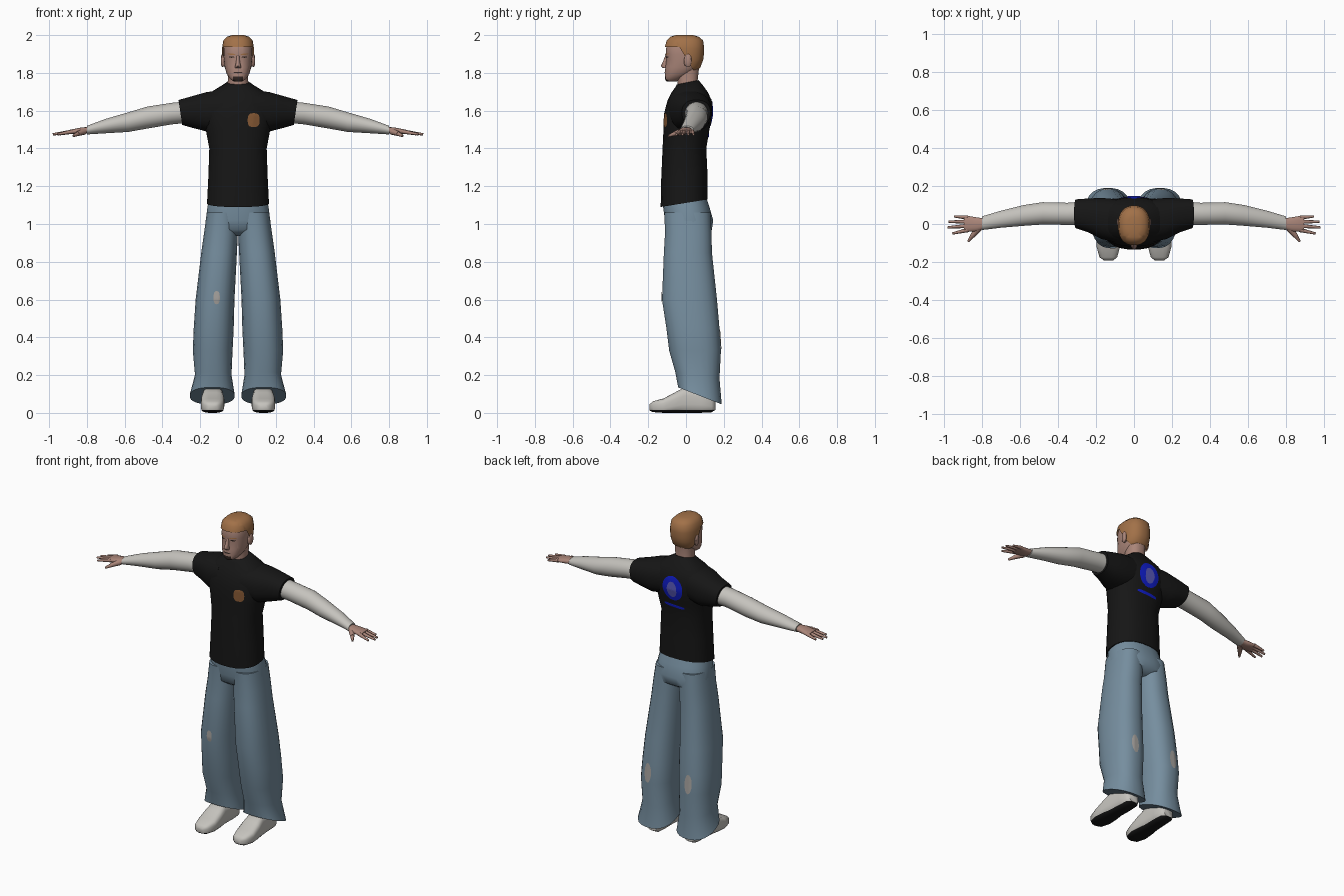
import bpy, bmesh
from math import sin, cos, pi, radians
from mathutils import Vector
from mathutils.bvhtree import BVHTree

if "Cube" in bpy.data.objects:
    bpy.data.objects.remove(bpy.data.objects["Cube"], do_unlink=True)


def material(name, r, g, b):
    m = bpy.data.materials.new(name)
    m.use_nodes = True
    m.diffuse_color = (r, g, b, 1)
    node = m.node_tree.nodes["Principled BSDF"]
    node.inputs["Base Color"].default_value = (r, g, b, 1)
    node.inputs["Roughness"].default_value = 0.9
    return m


BLACK = material("black cloth", .008, .008, .008)
DENIM = material("blue denim", .18, .27, .345)
WHITE = material("off white", .56, .545, .51)
SKIN = material("skin", .40, .235, .19)
HAIR = material("ginger hair", .36, .165, .065)
BEARD = material("dark brown", .035, .022, .018)
BLUE = material("bright blue", .005, .012, .58)
LILAC = material("soft blue", .10, .10, .48)
BADGE = material("badge brown", .24, .10, .035)
PATCH = material("worn grey", .38, .36, .34)


def finish(name, bm, mat, angle=50):
    bmesh.ops.recalc_face_normals(bm, faces=bm.faces)
    me = bpy.data.meshes.new(name)
    bm.to_mesh(me)
    bm.free()
    me.materials.append(mat)
    me.shade_smooth()
    me.set_sharp_from_angle(angle=radians(angle))
    ob = bpy.data.objects.new(name, me)
    bpy.context.collection.objects.link(ob)
    return ob


def power(v, e):
    return abs(v) ** e * (1 if v >= 0 else -1)


def loft(name, rings, mat, axis="z", s=1, e=.85, n=24):
    """Skin closed rings (position, a0, a1, b0, b1, tilt) along one axis."""
    bm = bmesh.new()
    rows = []
    for pos, a0, a1, b0, b1, *tilt in rings:
        row = []
        for i in range(n):
            t = 2 * pi * (i + .5) / n
            a = (a0 + a1) / 2 + (a1 - a0) / 2 * power(cos(t), e)
            h = (b1 - b0) / 2 * power(sin(t), e)
            b, p = (b0 + b1) / 2 + h, pos + (tilt[0] * h if tilt else 0)
            x, y, z = {"z": (a, b, p), "x": (p, a, b), "y": (a, p, b)}[axis]
            row.append(bm.verts.new((s * x, y, z)))
        rows.append(row)
    for r0, r1 in zip(rows, rows[1:]):
        for i in range(n):
            j = (i + 1) % n
            bm.faces.new((r0[i], r0[j], r1[j], r1[i]))
    bm.faces.new(rows[0])
    bm.faces.new(rows[-1])
    return finish(name, bm, mat)


def cut(ob, planes, rule, mat=None):
    """Slice along planes; recolour faces that meet the rule, or drop them."""
    bm = bmesh.new()
    bm.from_mesh(ob.data)
    for co, no in planes:
        bmesh.ops.bisect_plane(bm, geom=bm.verts[:] + bm.edges[:] + bm.faces[:],
                               plane_co=co, plane_no=no)
    hit = [f for f in bm.faces if rule(f.calc_center_median())]
    if mat:
        ob.data.materials.append(mat)
        for f in hit:
            f.material_index = len(ob.data.materials) - 1
    else:
        bmesh.ops.delete(bm, geom=hit, context="FACES")
    bm.to_mesh(ob.data)
    bm.free()


def decal(name, target, x, z, rx, rz, side, mat, e=1, lift=.003, slope=0):
    """Thin patch wrapped on the front (side -1) or back (side 1) of a part."""
    src = bmesh.new()
    src.from_mesh(target.data)
    tree = BVHTree.FromBMesh(src)
    bm = bmesh.new()

    def vert(r, t):
        px = x + rx * r * power(cos(t), e)
        pz = z + rz * r * power(sin(t), e) + slope * (px - x)
        hit = tree.ray_cast(Vector((px, side, pz)), Vector((0, -side, 0)))[0]
        return bm.verts.new((px, hit.y + side * lift, pz))
    n, mid = 20, vert(0, 0)
    rows = [[vert(r / 4, 2 * pi * i / n) for i in range(n)] for r in range(1, 5)]
    for i in range(n):
        j = (i + 1) % n
        bm.faces.new((mid, rows[0][i], rows[0][j]))
        for a, b in zip(rows, rows[1:]):
            bm.faces.new((a[i], b[i], b[j], a[j]))
    src.free()
    ob = finish(name, bm, mat)
    if ob.data.polygons[0].normal.y * side < 0:
        ob.data.flip_normals()


def tube(name, p0, p1, r0, r1, mat, s=1):
    """Tapered rounded finger between two points."""
    p0, p1 = (Vector((s * p[0], p[1], p[2])) for p in (p0, p1))
    d = p1 - p0
    bm = bmesh.new()
    bmesh.ops.create_cone(bm, cap_ends=True, segments=8, radius1=r0, radius2=r1, depth=d.length)
    bm.transform(d.to_track_quat("Z", "Y").to_matrix().to_4x4())
    bmesh.ops.translate(bm, verts=bm.verts, vec=(p0 + p1) / 2)
    return finish(name, bm, mat)


# Shirt body with raised back hem
shirt = loft("shirt_body", [
    (1.11, -.165, .165, -.135, .115, .16), (1.25, -.158, .158, -.132, .115, .08),
    (1.40, -.153, .153, -.125, .108), (1.50, -.172, .172, -.12, .125),
    (1.58, -.19, .19, -.118, .142), (1.65, -.185, .185, -.10, .138),
    (1.695, -.15, .15, -.078, .118), (1.73, -.09, .09, -.058, .088, .1),
    (1.75, -.058, .058, -.05, .066, .2)], BLACK)
decal("chest_badge", shirt, .083, 1.55, .032, .037, -1, BADGE, e=.7)
decal("back_emblem", shirt, 0, 1.585, .07, .078, 1, BLUE)
decal("back_emblem_center", shirt, 0, 1.58, .034, .05, 1, LILAC, lift=.006)
decal("back_emblem_bar", shirt, 0, 1.468, .07, .009, 1, BLUE, e=.5, slope=.06)

# Trouser seat
loft("trouser_seat", [
    (1.15, -.15, .15, -.12, .105), (1.09, -.163, .163, -.122, .125),
    (1.02, -.172, .172, -.112, .145), (.97, -.172, .172, -.105, .138),
    (.94, -.11, .11, -.06, .09)], DENIM)

# Neck and head
loft("neck", [(1.71, -.06, .06, -.045, .07), (1.76, -.054, .054, -.045, .062),
              (1.83, -.056, .056, -.06, .07)], SKIN)
skull = [(1.755, .024, -.104, -.05), (1.768, .042, -.112, -.02), (1.795, .06, -.112, .03),
         (1.83, .071, -.11, .07), (1.87, .075, -.104, .085), (1.895, .077, -.108, .088),
         (1.93, .077, -.106, .09), (1.965, .07, -.095, .084), (1.985, .05, -.075, .06),
         (1.993, .025, -.045, .03)]
head = loft("head", [(z, -w, w, f, b) for z, w, f, b in skull], SKIN, n=28)
cut(head, [((0, 0, 1.782), (0, 0, 1)), ((.026, 0, 0), (1, 0, 0)), ((-.026, 0, 0), (1, 0, 0)),
           ((0, -.085, 0), (0, 1, 0))],
    lambda c: c.z < 1.782 and abs(c.x) < .026 and c.y < -.085, BEARD)

# Hair cap trimmed to a hairline, sideburns and nape
hair = loft("hair", [(z + .007 * (z > 1.94), -w - .008, w + .008, f - .008, b + .007)
                     for z, w, f, b in skull[2:]], HAIR, n=28)
cut(hair, [((0, 0, 1.938), (0, 0, 1)), ((0, 0, 1.815), (0, 0, 1)),
           ((0, -.035, 1.938), (0, 1, .6))],
    lambda c: c.z < 1.815 or (c.z < 1.938 and (c.y + .035) + .6 * (c.z - 1.938) < 0))

# Nose, mouth
loft("nose", [(1.826, -.017, .017, -.122, -.09), (1.836, -.016, .016, -.134, -.09),
              (1.86, -.01, .01, -.122, -.09), (1.892, -.008, .008, -.110, -.09)], SKIN, n=10)
decal("mouth", head, 0, 1.802, .024, .004, -1, BEARD, lift=.002)

for s, side in ((1, "left_"), (-1, "right_")):
    # Face details
    decal(side + "brow", head, s * .034, 1.899, .021, .004, -1, HAIR, slope=s * .1)
    decal(side + "eye", head, s * .034, 1.884, .015, .004, -1, BEARD, lift=.002)
    loft(side + "ear", [(.07, -.012, .02, 1.835, 1.885), (.084, -.01, .03, 1.83, 1.90),
                        (.09, -.002, .026, 1.842, 1.892)], SKIN, "x", s, n=12)

    # Short sleeve and long under-sleeve
    loft(side + "shirt_sleeve", [
        (.08, -.10, .13, 1.50, 1.712), (.17, -.08, .138, 1.49, 1.698),
        (.24, -.045, .135, 1.508, 1.678), (.305, -.022, .13, 1.524, 1.657, .15)],
        BLACK, "x", s)
    loft(side + "long_sleeve", [
        (.27, -.005, .118, 1.535, 1.65), (.35, -.005, .112, 1.527, 1.642),
        (.48, -.003, .115, 1.505, 1.622), (.58, -.01, .10, 1.487, 1.592),
        (.70, -.02, .07, 1.48, 1.557), (.80, -.032, .04, 1.474, 1.52)], WHITE, "x", s, e=1)

    # Hand
    loft(side + "palm", [
        (.785, -.024, .03, 1.48, 1.514), (.83, -.04, .036, 1.475, 1.511),
        (.875, -.042, .044, 1.476, 1.502), (.895, -.036, .04, 1.478, 1.498)],
        SKIN, "x", s, n=14)
    for name, y, y2, tip in (("index", -.032, -.05, .955), ("middle", -.01, -.018, .98),
                             ("ring", .012, .012, .975), ("little", .034, .04, .945)):
        tube(side + name + "_finger", (.875, y, 1.489), (tip, y2, 1.475), .0115, .006, SKIN, s)
    tube(side + "thumb_base", (.815, -.02, 1.49), (.85, -.062, 1.478), .018, .013, SKIN, s)
    tube(side + "thumb", (.845, -.056, 1.479), (.872, -.092, 1.466), .013, .006, SKIN, s)

    # Wide trouser leg with a flared hem that drops at the heel
    leg = loft(side + "trouser_leg", [
        (1.06, 0, .165, -.115, .13), (.95, 0, .181, -.112, .136),
        (.85, .005, .195, -.118, .138), (.60, .018, .225, -.128, .165),
        (.45, .022, .235, -.105, .178), (.33, .028, .24, -.09, .186),
        (.20, .034, .228, -.058, .178, -.15), (.09, .017, .256, -.042, .19, -.39)],
        DENIM, "z", s)
    decal(side + "calf_patch", leg, s * .142, .39, .024, .06, 1, PATCH)
    if s < 0:
        decal("knee_patch", leg, -.113, .61, .017, .035, -1, PATCH, e=.8)

    # Shoe with a dark sole
    shoe = loft(side + "shoe", [
        (-.193, .112, .156, .012, .045), (-.175, .088, .182, .004, .062),
        (-.12, .073, .197, 0, .076), (-.06, .072, .196, 0, .108),
        (-.01, .078, .188, 0, .135), (.08, .078, .182, 0, .13),
        (.135, .083, .177, .003, .10), (.155, .10, .16, .015, .07)],
        WHITE, "y", s, e=.6, n=20)
    cut(shoe, [((0, 0, .016), (0, 0, 1))], lambda c: c.z < .016, BLACK)
